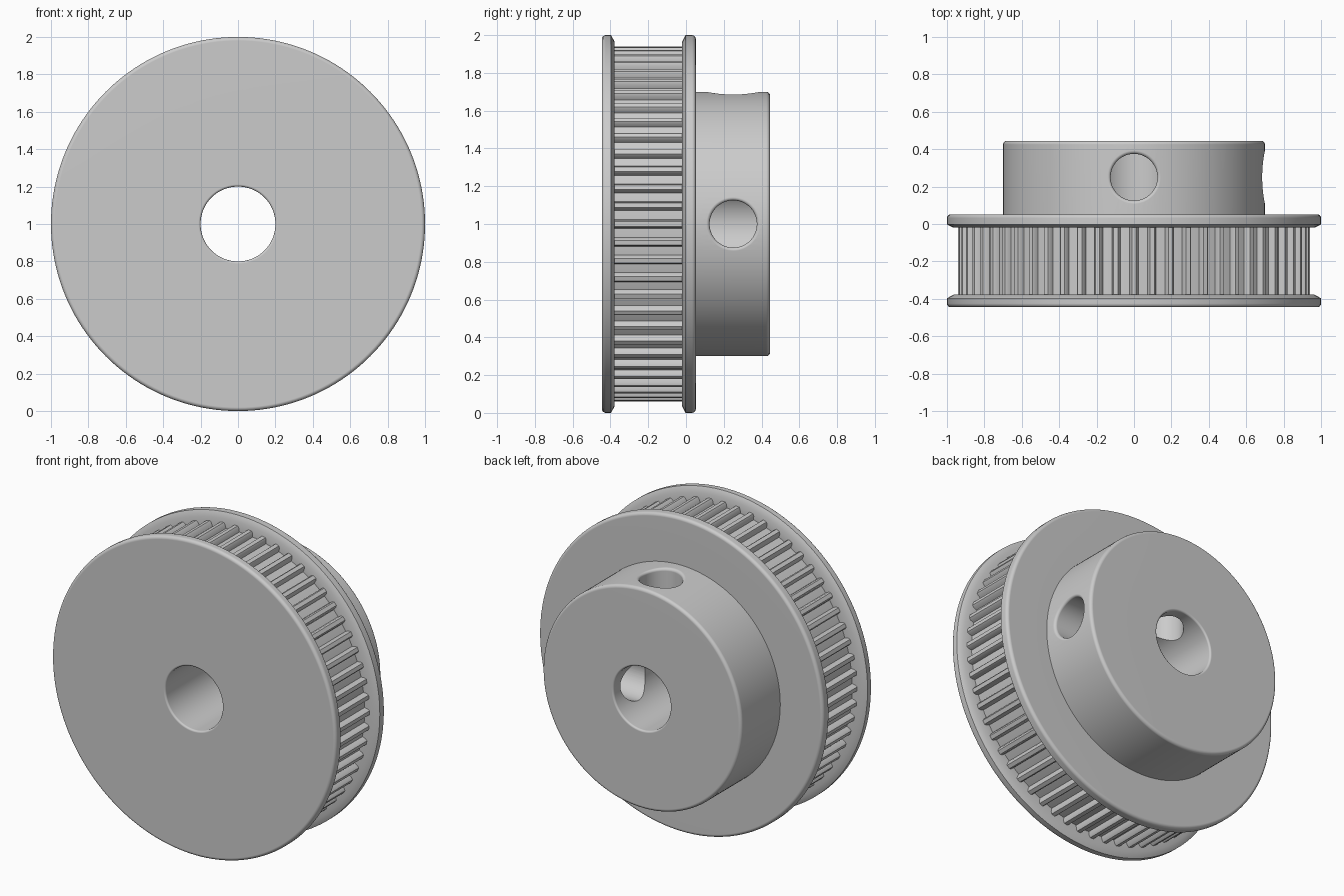
import bpy, bmesh, math
from math import sin, cos, pi, sqrt, radians
from mathutils import Matrix, Vector

if "Cube" in bpy.data.objects:
    bpy.data.objects.remove(bpy.data.objects["Cube"])

CENTRE = Matrix.Translation((0, 0, 1))
BORE, HUB, ROOT, TIP = 0.2, 0.7, 0.905, 0.94
TEETH = 60

metal = bpy.data.materials.new("grey metal")
metal.use_nodes = True
GREY = (0.6, 0.6, 0.6, 1)
metal.diffuse_color = GREY
metal.node_tree.nodes["Principled BSDF"].inputs["Base Color"].default_value = GREY


def make_object(name, bm):
    bmesh.ops.recalc_face_normals(bm, faces=bm.faces)
    mesh = bpy.data.meshes.new(name)
    bm.to_mesh(mesh)
    bm.free()
    obj = bpy.data.objects.new(name, mesh)
    bpy.context.collection.objects.link(obj)
    mesh.materials.append(metal)
    return obj


def bridge(bm, a, b):
    n = len(a)
    for i in range(n):
        j = (i + 1) % n
        bm.faces.new((a[i], a[j], b[j], b[i]))


def fillet(r, y, size, start):
    """Quarter-round points about a centre, turning 90 degrees from start."""
    return [(r + size * cos(radians(start + 22.5 * k)),
             y + size * sin(radians(start + 22.5 * k))) for k in range(5)]


def lathe(name, profile, steps):
    """Turn a closed (radius, y) profile about the y axis."""
    bm = bmesh.new()
    rings = []
    for r, y in profile:
        rings.append([bm.verts.new((r * cos(2 * pi * i / steps), y, r * sin(2 * pi * i / steps)))
                      for i in range(steps)])
    for a, b in zip(rings, rings[1:] + rings[:1]):
        bridge(bm, a, b)
    bm.transform(CENTRE)
    return make_object(name, bm)


def screw_cutter(name, turn, steps=64):
    """Radial hole with a rounded rim that follows the hub surface."""
    bm = bmesh.new()
    hole, rim = 0.125, 0.018
    levels = []
    for k in range(5):
        a = radians(22.5 * k)
        levels.append((hole + rim * (1 - cos(a)), rim * (1 - sin(a))))
    levels.append((hole + rim, -0.05))
    rings = [[bm.verts.new((hole * cos(2 * pi * i / steps), hole * sin(2 * pi * i / steps), 0.1))
              for i in range(steps)]]
    for r, drop in levels:
        ring = []
        for i in range(steps):
            x, y = r * cos(2 * pi * i / steps), r * sin(2 * pi * i / steps)
            ring.append(bm.verts.new((x, y, sqrt(HUB ** 2 - x ** 2) - drop)))
        rings.append(ring)
    for a, b in zip(rings, rings[1:]):
        bridge(bm, a, b)
    bm.faces.new(rings[0])
    bm.faces.new(rings[-1])
    bmesh.ops.triangulate(bm, faces=[f for f in bm.faces if len(f.verts) > 4])
    bm.transform(CENTRE @ Matrix.Translation((0, 0.25, 0)) @ Matrix.Rotation(turn, 4, 'Y'))
    cutter = make_object(name, bm)
    cutter.hide_render = True
    return cutter


# Body: front flange, drum, back flange, hub and bore in one turned profile
profile = fillet(BORE + 0.012, -0.433, 0.012, 180)
profile += fillet(0.98, -0.425, 0.02, 270)
profile += [(1.0, -0.397), (0.965, -0.378), (ROOT, -0.378)]
profile += [(ROOT, -0.02), (0.965, -0.02), (1.0, -0.003)]
profile += fillet(0.98, 0.032, 0.02, 0)
profile += [(HUB, 0.052)]
profile += fillet(HUB - 0.02, 0.425, 0.02, 0)
profile += fillet(BORE + 0.012, 0.433, 0.012, 90)
body = lathe("pulley_body", profile, 160)

# Two set screw holes: one on top, one on the left side
for label, turn in (("top", 0), ("side", pi / 2)):
    cutter = screw_cutter(label + "_screw_hole_cutter", turn)
    mod = body.modifiers.new("screw hole", 'BOOLEAN')
    mod.operation = 'DIFFERENCE'
    mod.solver = 'EXACT'
    mod.object = cutter
    bpy.context.view_layer.objects.active = body
    bpy.ops.object.modifier_apply(modifier=mod.name)
    bpy.data.objects.remove(cutter)

# Teeth: narrow round-shouldered ridges around the drum
bm = bmesh.new()
section = [(-0.024, ROOT - 0.004), (-0.02, TIP - 0.012), (-0.012, TIP),
           (0.012, TIP), (0.02, TIP - 0.012), (0.024, ROOT - 0.004)]
for t in range(TEETH):
    spin = CENTRE @ Matrix.Rotation(2 * pi * t / TEETH, 4, 'Y')
    front, back = [[bm.verts.new(spin @ Vector((x, y, z))) for x, z in section]
                   for y in (-0.379, -0.019)]
    bridge(bm, front, back)
    bm.faces.new(front)
    bm.faces.new(back)
teeth = make_object("belt_teeth", bm)

# Smooth shading with crisp edges
bpy.ops.object.select_all(action='DESELECT')
for obj in (body, teeth):
    obj.select_set(True)
bpy.context.view_layer.objects.active = body
bpy.ops.object.shade_smooth_by_angle(angle=radians(35))
weighted = body.modifiers.new("even shading", 'WEIGHTED_NORMAL')
weighted.keep_sharp = True
